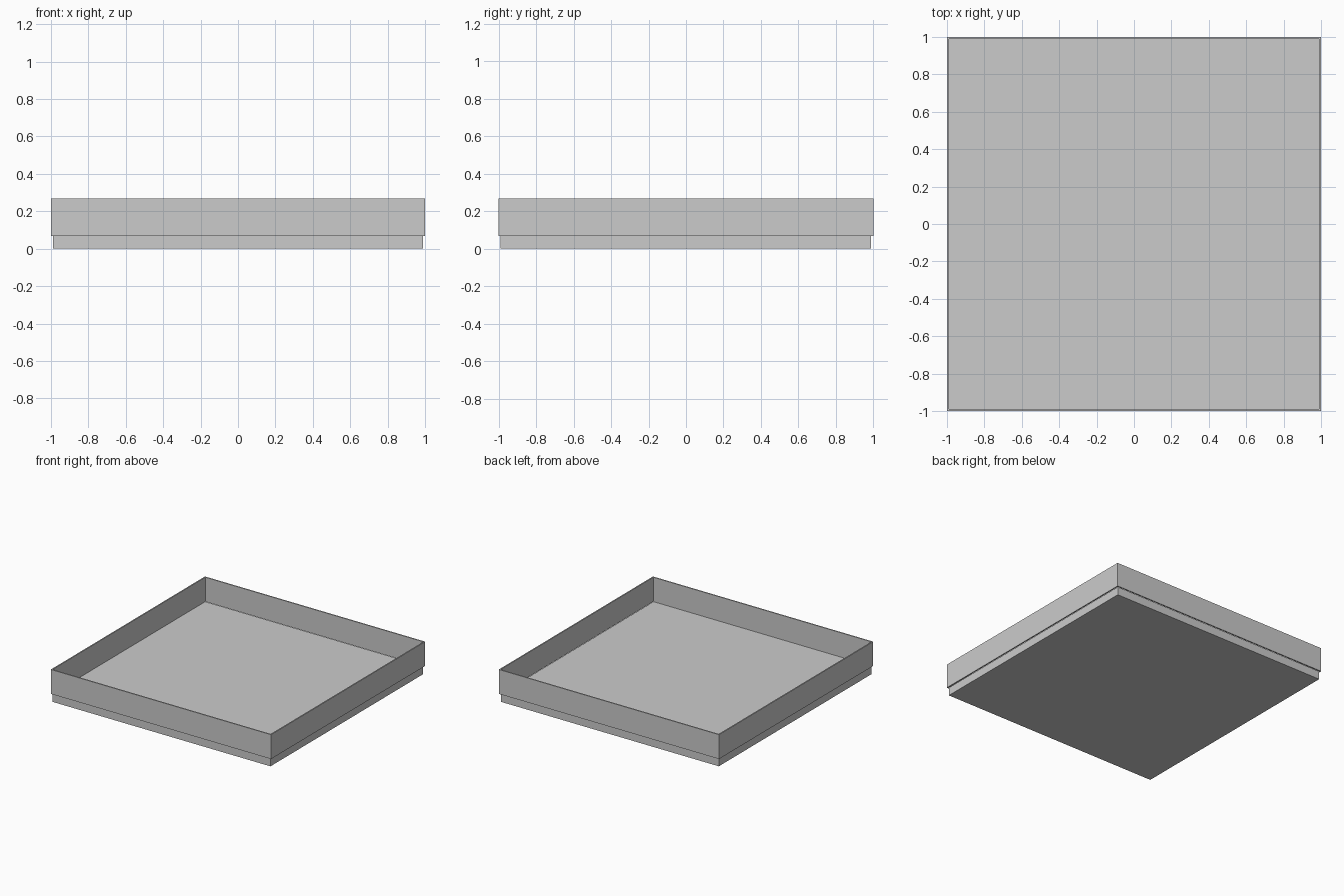
import bpy

if "Cube" in bpy.data.objects:
    bpy.data.objects.remove(bpy.data.objects["Cube"])


def box(name, lo, hi):
    """Axis-aligned box between two corners."""
    bpy.ops.mesh.primitive_cube_add(size=1, location=[(a + b) / 2 for a, b in zip(lo, hi)])
    ob = bpy.context.object
    ob.name = name
    ob.scale = [b - a for a, b in zip(lo, hi)]
    bpy.ops.object.transform_apply(location=False, rotation=False, scale=True)
    return ob


LEDGE, TOP, T = 0.067, 0.267, 0.01

# base slab, set in slightly from the walls
box("base_slab", (-0.99, -0.99, 0), (0.988, 0.988, LEDGE))

# thin side walls standing around the slab
for side, s in (("left", -1), ("right", 1)):
    x = sorted((s, s * (1 - T)))
    box(side + "_wall", (x[0], -1, LEDGE), (x[1], 1, TOP))
for side, s in (("front", -1), ("back", 1)):
    y = sorted((s, s * (1 - T)))
    box(side + "_wall", (-1 + T, y[0], LEDGE), (1 - T, y[1], TOP))
